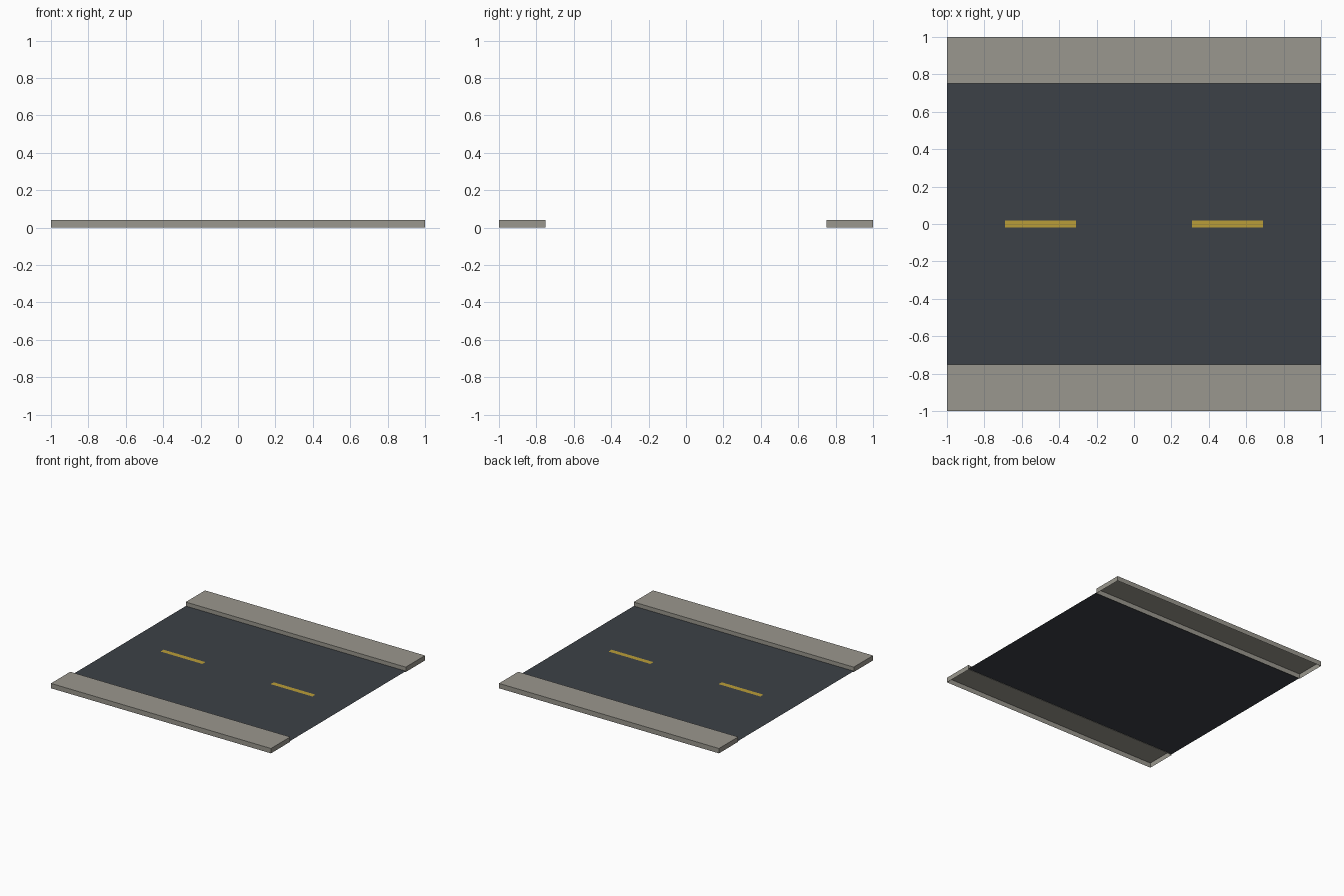
import bpy
import bmesh

if "Cube" in bpy.data.objects:
    bpy.data.objects.remove(bpy.data.objects["Cube"])


def material(name, rgb):
    # convert display colour to linear
    lin = [c / 12.92 if c <= 0.04045 else ((c + 0.055) / 1.055) ** 2.4 for c in (v / 255 for v in rgb)]
    mat = bpy.data.materials.new(name)
    mat.diffuse_color = (*lin, 1)
    mat.use_nodes = True
    mat.node_tree.nodes["Principled BSDF"].inputs["Base Color"].default_value = mat.diffuse_color
    return mat


def finish(bm, name, mat):
    mesh = bpy.data.meshes.new(name)
    bm.to_mesh(mesh)
    bm.free()
    mesh.materials.append(mat)
    obj = bpy.data.objects.new(name, mesh)
    bpy.context.collection.objects.link(obj)


def plate(name, x, y, z, sx, sy, mat):
    bm = bmesh.new()
    bmesh.ops.create_grid(bm, x_segments=1, y_segments=1, size=0.5)
    for v in bm.verts:
        v.co = (x + v.co.x * sx, y + v.co.y * sy, z)
    finish(bm, name, mat)


def open_box(name, y, sx, sy, height, mat):
    # box standing on the ground with no underside
    bm = bmesh.new()
    bmesh.ops.create_cube(bm, size=1)
    for v in bm.verts:
        v.co = (v.co.x * sx, y + v.co.y * sy, (v.co.z + 0.5) * height)
    bm.normal_update()
    under = [f for f in bm.faces if f.normal.z < -0.5]
    bmesh.ops.delete(bm, geom=under, context='FACES_ONLY')
    finish(bm, name, mat)


asphalt = material("dark asphalt", (60, 65, 71))
concrete = material("grey concrete", (154, 151, 142))
yellow = material("yellow paint", (186, 157, 56))

# Road surface between the pavements
plate("road", 0, 0, 0.007, 2, 1.5, asphalt)

# Raised pavements and painted centre dashes
for side, label in ((-1, "front"), (1, "back")):
    open_box(label + "_pavement", side * 0.875, 2, 0.25, 0.04, concrete)
for side, label in ((-1, "left"), (1, "right")):
    plate(label + "_lane_dash", side * 0.5, 0, 0.01, 0.38, 0.04, yellow)
